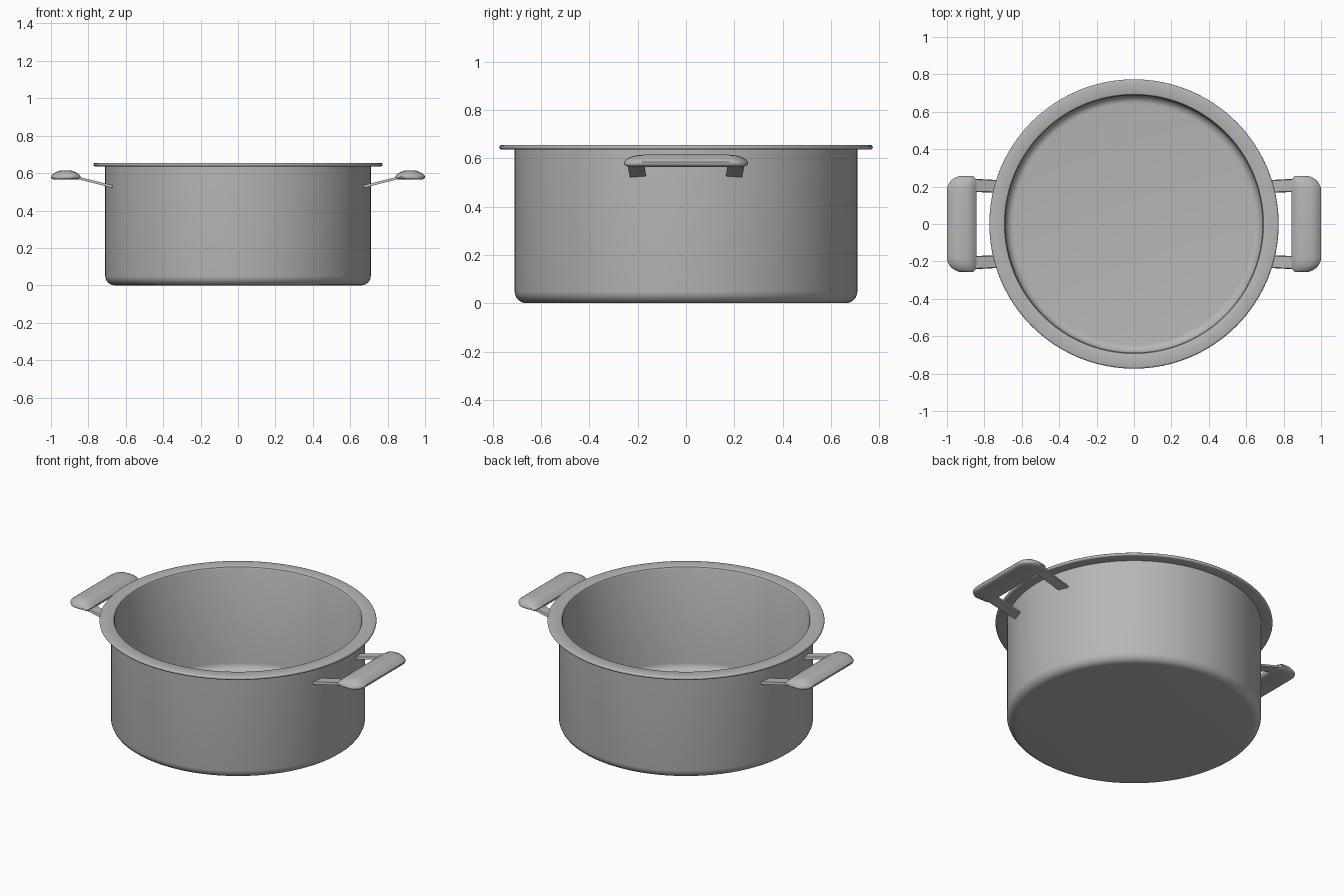
import bpy, bmesh, math

if "Cube" in bpy.data.objects:
    bpy.data.objects.remove(bpy.data.objects["Cube"])

grey = bpy.data.materials.new("dark_grey")
grey.diffuse_color = (0.47, 0.47, 0.47, 1)
grey.use_nodes = True
grey.node_tree.nodes["Principled BSDF"].inputs["Base Color"].default_value = grey.diffuse_color


def make_object(name, bm, mirror=None, angle=40):
    bmesh.ops.recalc_face_normals(bm, faces=bm.faces)
    me = bpy.data.meshes.new(name)
    bm.to_mesh(me)
    bm.free()
    me.materials.append(grey)
    ob = bpy.data.objects.new(name, me)
    bpy.context.collection.objects.link(ob)
    bpy.ops.object.select_all(action='DESELECT')
    bpy.context.view_layer.objects.active = ob
    ob.select_set(True)
    if mirror:
        mod = ob.modifiers.new("mirror", 'MIRROR')
        mod.use_axis = mirror
        mod.use_mirror_merge = False
    bpy.ops.object.shade_smooth_by_angle(angle=math.radians(angle))
    return ob


def arc(cx, cz, r, a0, a1, n=6):
    return [(cx + r * math.cos(math.radians(a0 + (a1 - a0) * i / n)),
             cz + r * math.sin(math.radians(a0 + (a1 - a0) * i / n))) for i in range(n + 1)]


def loft(bm, rings):
    rows = [[bm.verts.new(p) for p in ring] for ring in rings]
    n = len(rows[0])
    for a, b in zip(rows, rows[1:]):
        for i in range(n):
            bm.faces.new((a[i], a[(i + 1) % n], b[(i + 1) % n], b[i]))
    bm.faces.new(rows[0])
    bm.faces.new(rows[-1])


# Pot body: one turned profile, outside, flat rim with rounded edge, then inside
profile = arc(0.66, 0.05, 0.05, -90, 0)                    # rounded base
profile += [(0.71, 0.636)]                                 # outer wall
profile += arc(0.764, 0.6455, 0.0095, -90, 90)             # rim edge
profile += [(0.70, 0.655), (0.693, 0.652), (0.688, 0.642)]
profile += arc(0.643, 0.065, 0.045, 0, -90)                # inside fillet
SEG = 96
bm = bmesh.new()
loft(bm, [[(r * math.cos(2 * math.pi * i / SEG), r * math.sin(2 * math.pi * i / SEG), z)
           for i in range(SEG)] for r, z in profile])
make_object("pot_body", bm)

# Grips: domed section lofted along y with rounded ends
section = [(0.10, 0.0), (0.03, 0.1), (0, 0.24), (0, 0.38), (0.04, 0.52), (0.15, 0.78),
           (0.27, 0.95), (0.42, 1.0), (0.58, 1.0), (0.73, 0.95), (0.86, 0.76), (0.96, 0.52),
           (1, 0.38), (1, 0.24), (0.97, 0.1), (0.90, 0.0)]
# y, inner x, outer x, bottom z, top z
half = [(0.175, 0.842, 1.0, 0.565, 0.615), (0.20, 0.842, 0.998, 0.565, 0.613),
        (0.22, 0.843, 0.988, 0.565, 0.609), (0.237, 0.846, 0.972, 0.566, 0.602),
        (0.249, 0.852, 0.953, 0.569, 0.594), (0.257, 0.862, 0.93, 0.574, 0.584)]
stations = [(-s[0], *s[1:]) for s in reversed(half)] + half
bm = bmesh.new()
loft(bm, [[(a + u * (b - a), y, lo + v * (hi - lo)) for u, v in section]
          for y, a, b, lo, hi in stations])
make_object("handle_grip", bm, (True, False, False))

# Brackets: sloping flat straps joining the wall to the grips
bm = bmesh.new()
loft(bm, [[(x, y0, z), (x, y1, z), (x, y1 - 0.004, z + 0.014), (x, y0 + 0.004, z + 0.014)]
          for x, y0, y1, z in ((0.67, 0.165, 0.232, 0.521), (0.88, 0.172, 0.243, 0.573))])
make_object("handle_bracket", bm, (True, True, False))
